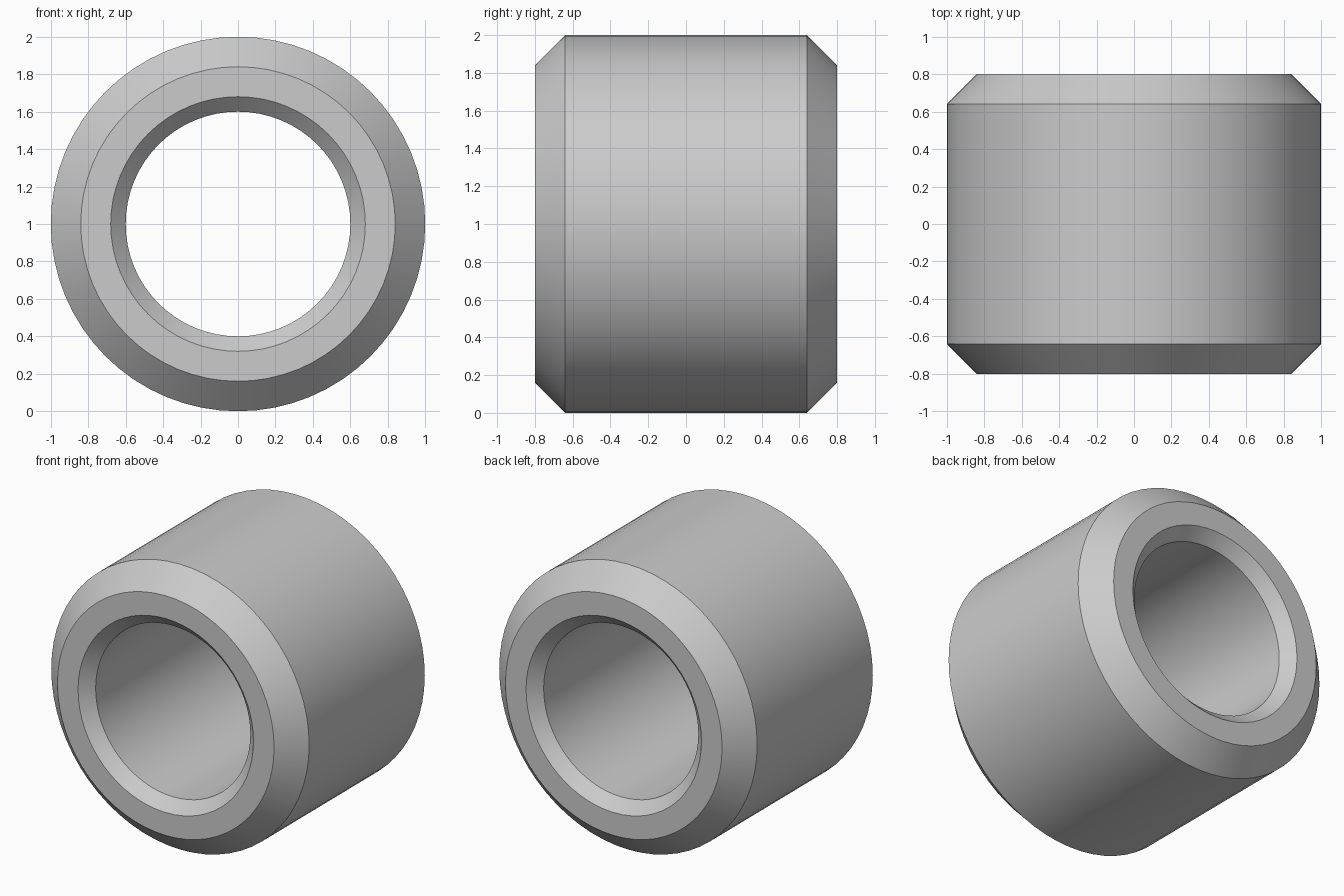
import bpy
import bmesh
import math
from mathutils import Vector

if "Cube" in bpy.data.objects:
    bpy.data.objects.remove(bpy.data.objects["Cube"], do_unlink=True)

RADIUS, BORE, HALF = 1.0, 0.6, 0.8
OUTER_CHAMFER, INNER_CHAMFER = 0.16, 0.08
SEGMENTS = 64

# Single grey material
grey = bpy.data.materials.new("light grey")
grey.use_nodes = True
colour = (0.6, 0.6, 0.6, 1)
grey.diffuse_color = colour
grey.node_tree.nodes["Principled BSDF"].inputs["Base Color"].default_value = colour

# Half cross-section as (radius, y), mirrored to close the loop
half = [
    (RADIUS, HALF - OUTER_CHAMFER),
    (RADIUS - OUTER_CHAMFER, HALF),
    (BORE + INNER_CHAMFER, HALF),
    (BORE, HALF - INNER_CHAMFER),
]
section = half + [(r, -y) for r, y in reversed(half)]

# Revolve the section about the horizontal bore axis
bm = bmesh.new()
verts = [bm.verts.new((r, y, RADIUS)) for r, y in section]
edges = [bm.edges.new((v, verts[(i + 1) % len(verts)])) for i, v in enumerate(verts)]
bmesh.ops.spin(bm, geom=verts + edges, cent=Vector((0, 0, RADIUS)), axis=Vector((0, 1, 0)),
               angle=math.tau, steps=SEGMENTS, use_merge=False)
bmesh.ops.remove_doubles(bm, verts=bm.verts[:], dist=0.0001)
bmesh.ops.recalc_face_normals(bm, faces=bm.faces[:])

mesh = bpy.data.meshes.new("chamfered_bushing")
bm.to_mesh(mesh)
bm.free()
mesh.materials.append(grey)
bushing = bpy.data.objects.new("chamfered_bushing", mesh)
bpy.context.collection.objects.link(bushing)

# Smooth round walls with crisp chamfer edges
bpy.ops.object.select_all(action="DESELECT")
bushing.select_set(True)
bpy.context.view_layer.objects.active = bushing
bpy.ops.object.shade_smooth_by_angle(angle=math.radians(30))
